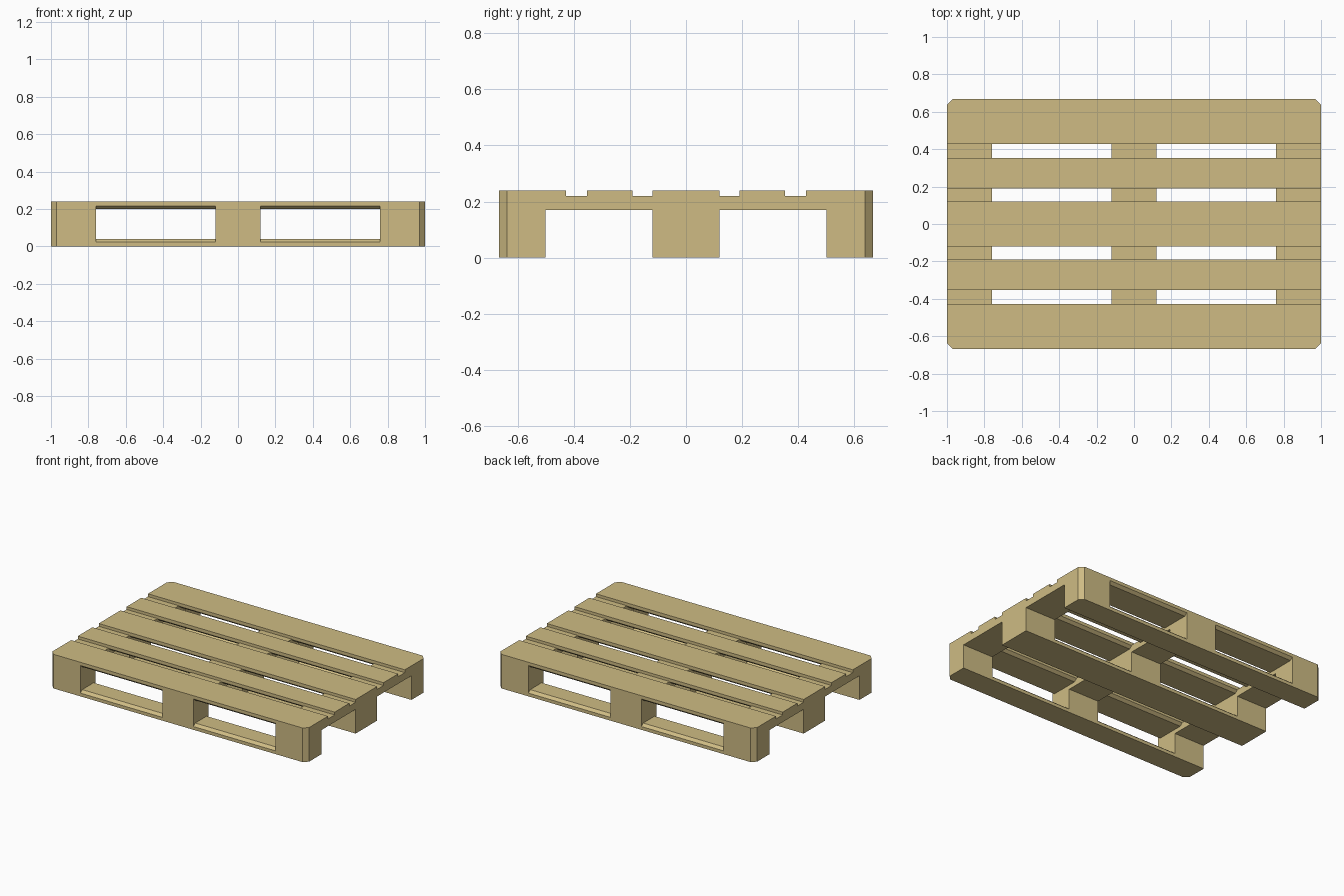
import bpy, bmesh

if "Cube" in bpy.data.objects:
    bpy.data.objects.remove(bpy.data.objects["Cube"])

W = 0.667                                   # half depth of the pallet
BOARDS = [(-W, -0.427), (-0.353, -0.19), (-0.12, 0.12), (0.19, 0.353), (0.427, W)]
SKIDS = [(-W, -0.5), (-0.12, 0.12), (0.5, W)]
C, DROP = 0.02, 0.017                       # chamfer run and rise on board edges


def extrude_profile(name, pts, x0, x1, corner=0.0):
    """Extrude a (y, z) outline along x; optionally chamfer the four outer corners."""
    bm = bmesh.new()
    face = bm.faces.new([bm.verts.new((x0, y, z)) for y, z in pts])
    ext = bmesh.ops.extrude_face_region(bm, geom=[face], use_keep_orig=True)
    verts = [v for v in ext["geom"] if isinstance(v, bmesh.types.BMVert)]
    bmesh.ops.translate(bm, verts=verts, vec=(x1 - x0, 0, 0))
    bmesh.ops.recalc_face_normals(bm, faces=bm.faces[:])
    if corner:
        edges = [e for e in bm.edges
                 if all(abs(abs(v.co.y) - W) < 1e-5 for v in e.verts)
                 and abs(e.verts[0].co.z - e.verts[1].co.z) > 0.1]
        bmesh.ops.bevel(bm, geom=edges, offset=corner, offset_type='OFFSET',
                        segments=1, affect='EDGES')
    mesh = bpy.data.meshes.new(name)
    bm.to_mesh(mesh)
    bm.free()
    ob = bpy.data.objects.new(name, mesh)
    bpy.context.collection.objects.link(ob)
    return ob


# Pallet body: side outline with two leg openings and four deck grooves
outline = []
for i, (a, b) in enumerate(SKIDS):
    if i > 0:
        outline += [(a, 0.17)]
    outline += [(a, 0.0), (b, 0.0)]
    if i < 2:
        outline += [(b, 0.17)]
for i, (a, b) in enumerate(reversed(BOARDS)):
    if i > 0:
        outline += [(b, 0.22)]
    outline += [(b, 0.24), (a, 0.24)]
    if i < 4:
        outline += [(a, 0.22)]
pallet = extrude_profile("wooden_pallet", outline, -1, 1, corner=0.03)

# Empty space of one bay: above the chamfered skids, below and between the deck boards
bay = []
for a, b in SKIDS:
    bay += [(a - C, 0.04 - 2 * DROP), (a + C, 0.04), (b - C, 0.04), (b + C, 0.04 - 2 * DROP)]
for i, (a, b) in enumerate(reversed(BOARDS)):
    bay += [(b + C, 0.2 + 2 * DROP)] if i == 0 else [(b, 0.3), (b, 0.2 + DROP)]
    bay += [(b - C, 0.2), (a + C, 0.2)]
    bay += [(a - C, 0.2 + 2 * DROP)] if i == 4 else [(a, 0.2 + DROP), (a, 0.3)]

# Cut the fork bays on both sides of the middle blocks
bpy.context.view_layer.objects.active = pallet
for name, x0, x1 in (("left_bay_cutter", -0.76, -0.12), ("right_bay_cutter", 0.12, 0.76)):
    cutter = extrude_profile(name, bay, x0, x1)
    cutter.hide_render = True
    mod = pallet.modifiers.new(name, 'BOOLEAN')
    mod.operation = 'DIFFERENCE'
    mod.solver = 'EXACT'
    mod.object = cutter
    bpy.ops.object.modifier_apply(modifier=mod.name)
    bpy.data.objects.remove(cutter)

# Pale wood
wood = bpy.data.materials.new("pale_wood")
wood.diffuse_color = (0.62, 0.50, 0.23, 1)
wood.use_nodes = True
wood.node_tree.nodes["Principled BSDF"].inputs["Base Color"].default_value = wood.diffuse_color
pallet.data.materials.clear()
pallet.data.materials.append(wood)
